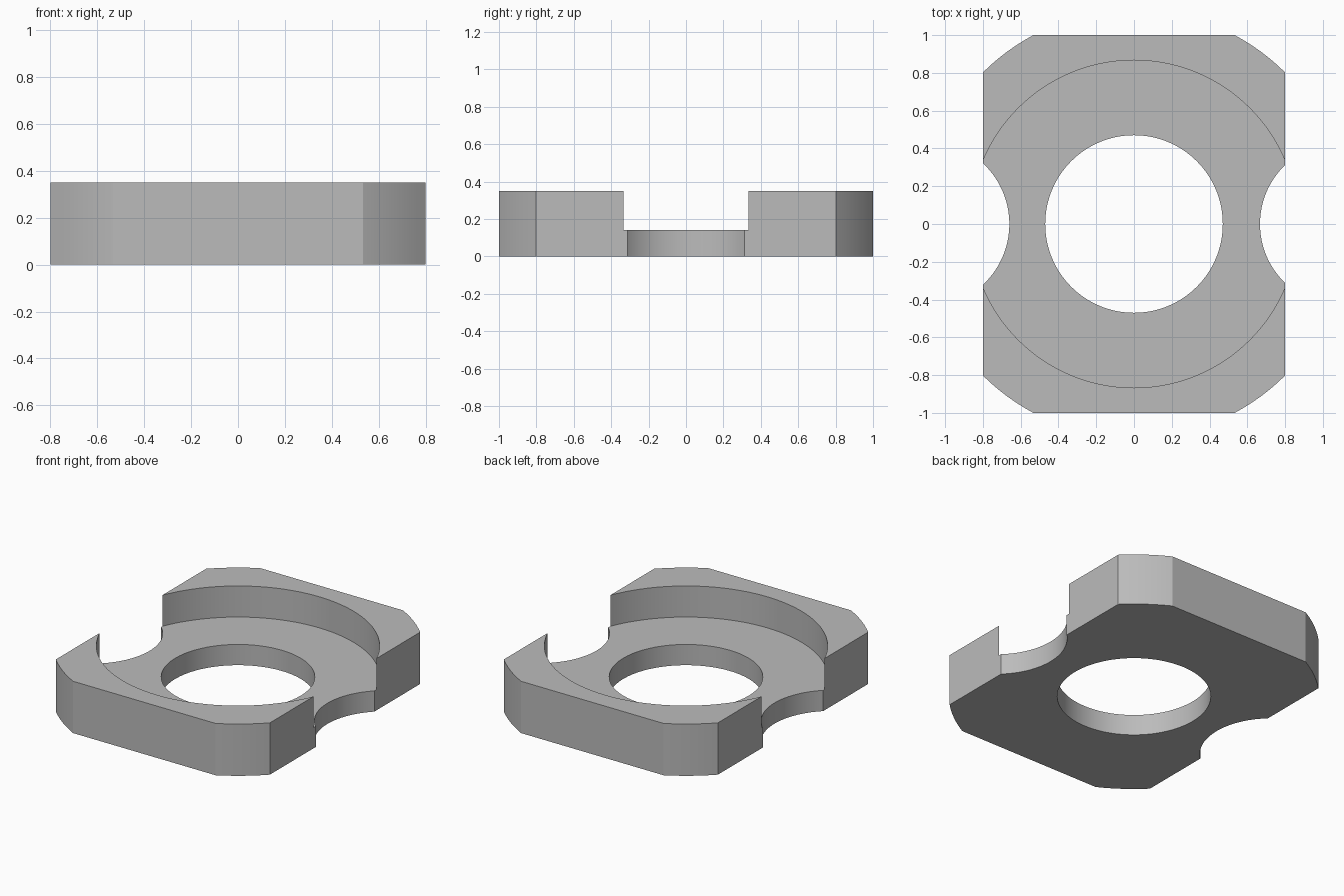
import bpy, bmesh
from math import radians

if "Cube" in bpy.data.objects:
    bpy.data.objects.remove(bpy.data.objects["Cube"], do_unlink=True)

HEIGHT, FLOOR = 0.35, 0.14

grey = bpy.data.materials.new("plain grey")
grey.use_nodes = True
colour = (0.5, 0.5, 0.5, 1)
grey.diffuse_color = colour
grey.node_tree.nodes["Principled BSDF"].inputs["Base Color"].default_value = colour


def cylinder(name, radius, bottom, top, x=0, sides=128):
    bm = bmesh.new()
    bmesh.ops.create_cone(bm, cap_ends=True, segments=sides,
                          radius1=radius, radius2=radius, depth=top - bottom)
    bmesh.ops.translate(bm, verts=bm.verts, vec=(x, 0, (bottom + top) / 2))
    return finish(name, bm)


def box(name, width, depth, bottom, top):
    bm = bmesh.new()
    bmesh.ops.create_cube(bm, size=1)
    bmesh.ops.scale(bm, verts=bm.verts, vec=(width, depth, top - bottom))
    bmesh.ops.translate(bm, verts=bm.verts, vec=(0, 0, (bottom + top) / 2))
    return finish(name, bm)


def finish(name, bm):
    mesh = bpy.data.meshes.new(name)
    bm.to_mesh(mesh)
    bm.free()
    mesh.materials.append(grey)
    obj = bpy.data.objects.new(name, mesh)
    bpy.context.collection.objects.link(obj)
    return obj


def cut(target, tool, operation):
    mod = target.modifiers.new(tool.name, 'BOOLEAN')
    mod.operation = operation
    mod.solver = 'EXACT'
    mod.object = tool
    bpy.context.view_layer.objects.active = target
    bpy.ops.object.modifier_apply(modifier=mod.name)
    bpy.data.objects.remove(tool, do_unlink=True)


# Block with corners rounded off by a large disc
plate = box("clamp_plate", 1.6, 2, 0, HEIGHT)
cut(plate, cylinder("corner_round", 1.133, -0.1, HEIGHT + 0.1), 'INTERSECT')

# Round recess, through hole and the two side scallops
cut(plate, cylinder("recess", 0.867, FLOOR, HEIGHT + 0.1), 'DIFFERENCE')
cut(plate, cylinder("bore", 0.47, -0.1, HEIGHT), 'DIFFERENCE')
cut(plate, cylinder("left_scallop", 0.433, -0.1, HEIGHT, 1.1), 'DIFFERENCE')
cut(plate, cylinder("right_scallop", 0.44, -0.1, HEIGHT, -1.1), 'DIFFERENCE')

# Smooth the curved walls, keep edges crisp
bpy.ops.object.select_all(action='DESELECT')
plate.select_set(True)
bpy.context.view_layer.objects.active = plate
bpy.ops.object.shade_smooth_by_angle(angle=radians(20))
